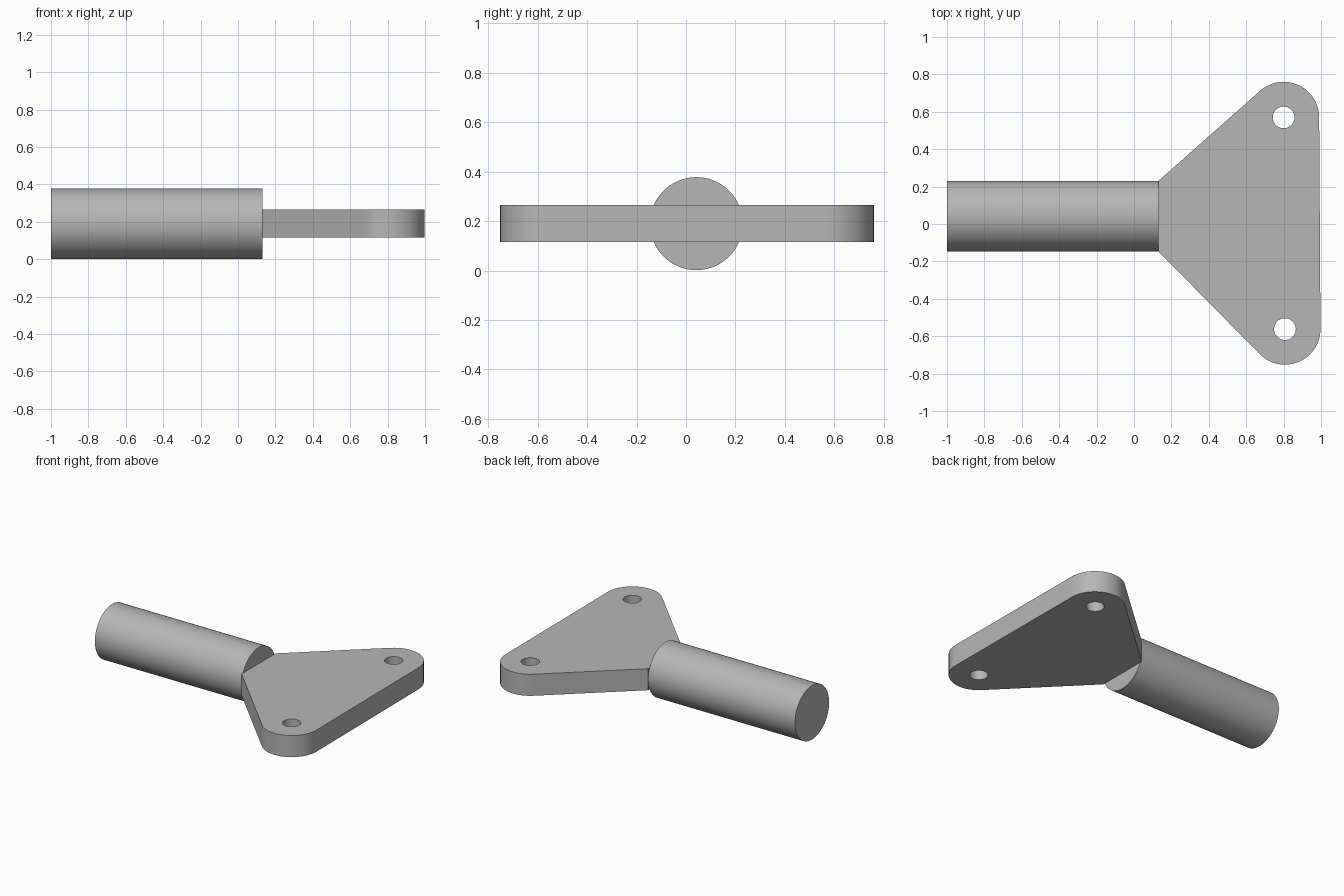
import bpy
from math import acos, atan2, cos, hypot, pi, sin, tau

cube = bpy.data.objects.get("Cube")
if cube:
    bpy.data.objects.remove(cube)

# Material
grey = bpy.data.materials.new("plain_grey")
grey.use_nodes = True
GREY = (0.47, 0.47, 0.47, 1)
grey.diffuse_color = GREY
grey.node_tree.nodes["Principled BSDF"].inputs["Base Color"].default_value = GREY

MID_Z = 0.19
SHAFT_Y, SHAFT_R = 0.042, 0.188
SHAFT_START, SHAFT_END = -1.0, 0.13
LOBE_R, HOLE_R = 0.19, 0.058
LOWER, UPPER = (0.807, -0.562), (0.80, 0.57)


def arc(centre, radius, start, end, steps):
    """Points along an arc, both ends included."""
    return [(centre[0] + radius * cos(start + (end - start) * i / steps),
             centre[1] + radius * sin(start + (end - start) * i / steps))
            for i in range(steps + 1)]


def tangent_angle(centre, point, side):
    """Angle on the lobe where the line from point touches it."""
    dx, dy = point[0] - centre[0], point[1] - centre[1]
    return atan2(dy, dx) + side * acos(LOBE_R / hypot(dx, dy))


def finish(obj, name):
    obj.name = name
    obj.data.materials.clear()
    obj.data.materials.append(grey)
    bpy.ops.object.shade_smooth_by_angle(angle=pi / 6)


# Round shaft along x
bpy.ops.mesh.primitive_cylinder_add(
    vertices=96, radius=SHAFT_R, depth=SHAFT_END - SHAFT_START,
    location=((SHAFT_START + SHAFT_END) / 2, SHAFT_Y, MID_Z),
    rotation=(0, pi / 2, 0))
finish(bpy.context.object, "shaft")

# Plate outline: shaft width at the root, a rounded lobe at each outer corner
root_low = (SHAFT_END, SHAFT_Y - SHAFT_R)
root_high = (SHAFT_END, SHAFT_Y + SHAFT_R)
edge = atan2(UPPER[1] - LOWER[1], UPPER[0] - LOWER[0]) - pi / 2
low_start = tangent_angle(LOWER, root_low, 1) % tau - tau
high_end = tangent_angle(UPPER, root_high, -1) % tau
outline = ([root_high, root_low]
           + arc(LOWER, LOBE_R, low_start, edge, 32)
           + arc(UPPER, LOBE_R, edge, high_end, 32))
holes = [arc(c, HOLE_R, 0, tau, 48)[:-1] for c in (LOWER, UPPER)]

# Plate with two bolt holes, filled and extruded
curve = bpy.data.curves.new("flange_plate", "CURVE")
curve.dimensions = "2D"
curve.fill_mode = "BOTH"
curve.extrude = 0.075
for loop in [outline] + holes:
    spline = curve.splines.new("POLY")
    spline.points.add(len(loop) - 1)
    for point, (x, y) in zip(spline.points, loop):
        point.co = (x, y, 0, 1)
    spline.use_cyclic_u = True
plate = bpy.data.objects.new("flange_plate", curve)
plate.location.z = MID_Z
bpy.context.collection.objects.link(plate)
bpy.ops.object.select_all(action="DESELECT")
plate.select_set(True)
bpy.context.view_layer.objects.active = plate
bpy.ops.object.convert(target="MESH")

# Join the caps to the walls
plate = bpy.context.object
bpy.ops.object.mode_set(mode="EDIT")
bpy.ops.mesh.select_all(action="SELECT")
bpy.ops.mesh.remove_doubles(threshold=0.0001)
bpy.ops.mesh.normals_make_consistent(inside=False)
bpy.ops.object.mode_set(mode="OBJECT")
finish(plate, "flange_plate")
